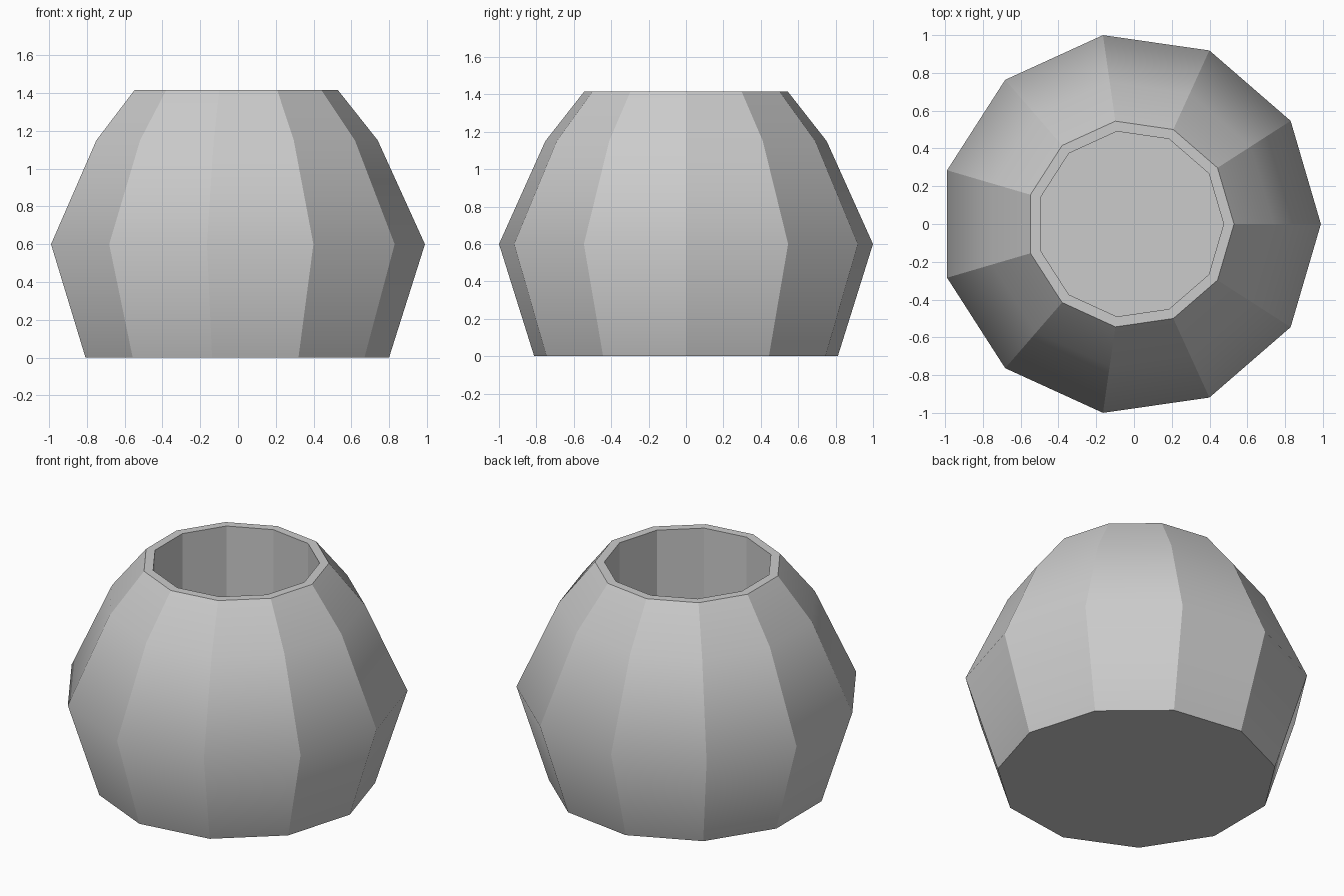
import bpy, bmesh, math

if "Cube" in bpy.data.objects:
    bpy.data.objects.remove(bpy.data.objects["Cube"])

SIDES = 11
CX = -0.0205  # an odd-sided ring is slightly off-centre when its bounds are centred

# (radius, height): outer wall, rim, straight inner wall down to the floor
PROFILE = [(0.82, 0.0), (1.01, 0.6), (0.76, 1.15), (0.55, 1.415),
           (0.495, 1.415), (0.495, 0.4)]
SMOOTH_RINGS = (1, 2)

bm = bmesh.new()


def ring(r, z):
    return [bm.verts.new((CX + r * math.cos(2 * math.pi * i / SIDES),
                          r * math.sin(2 * math.pi * i / SIDES), z))
            for i in range(SIDES)]


# Pot wall
rings = [ring(r, z) for r, z in PROFILE]
for a, b in zip(rings, rings[1:]):
    for i in range(SIDES):
        j = (i + 1) % SIDES
        bm.faces.new((a[i], a[j], b[j], b[i]))

# Base and inner floor
bm.faces.new(rings[0][::-1])
bm.faces.new(rings[-1])
bmesh.ops.recalc_face_normals(bm, faces=bm.faces[:])

# Columns blend vertically but keep crisp edges between them
for f in bm.faces:
    f.smooth = True
for e in bm.edges:
    e.smooth = False
for k in SMOOTH_RINGS:
    for i in range(SIDES):
        bm.edges.get((rings[k][i], rings[k][(i + 1) % SIDES])).smooth = True

mesh = bpy.data.meshes.new("pot")
bm.to_mesh(mesh)
bm.free()
bpy.context.collection.objects.link(bpy.data.objects.new("pot", mesh))
